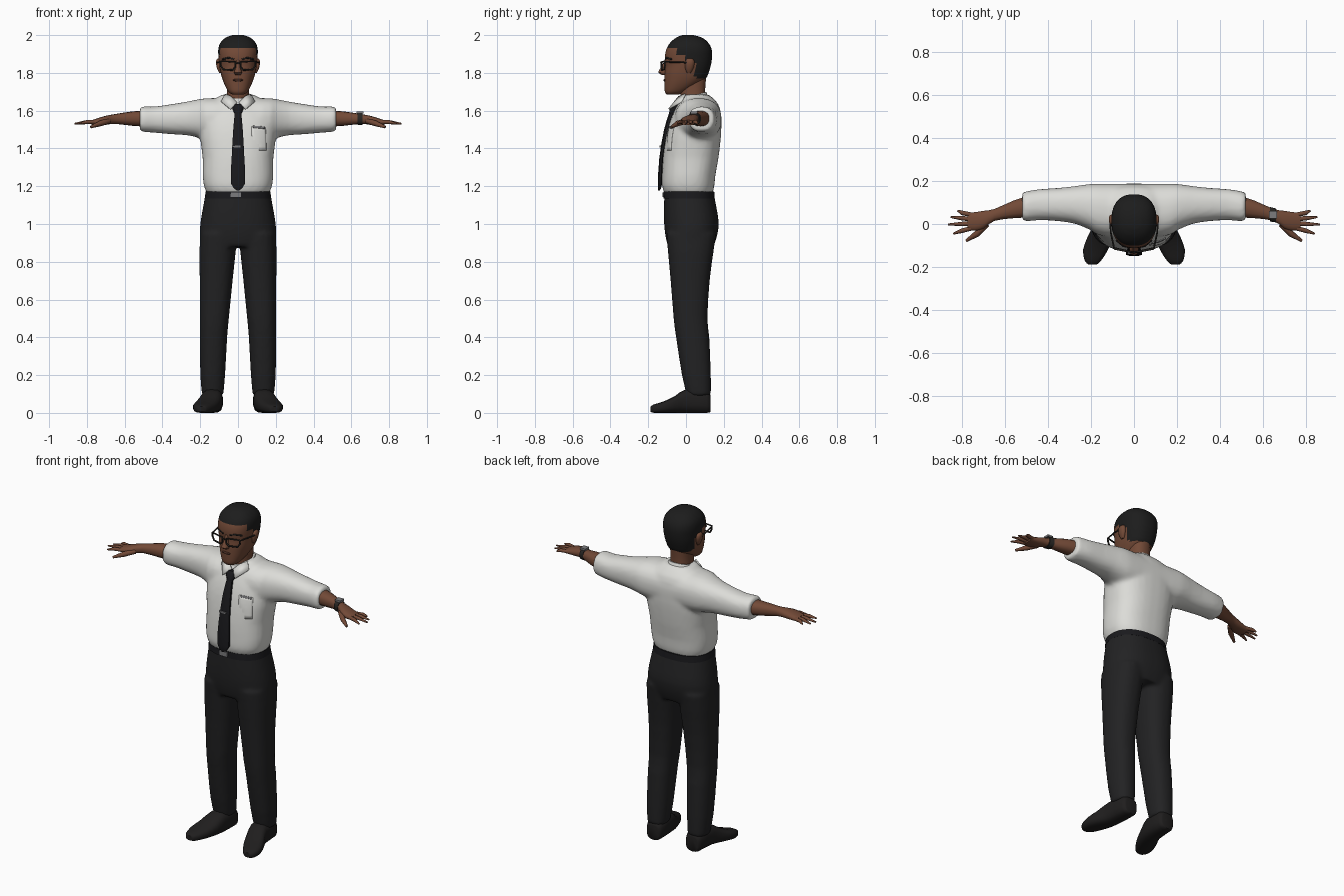
import bpy, bmesh, math
from mathutils import Vector

cube = bpy.data.objects.get("Cube")
if cube:
    bpy.data.objects.remove(cube, do_unlink=True)


def material(name, r, g, b):
    m = bpy.data.materials.new(name)
    m.use_nodes = True
    m.diffuse_color = (r, g, b, 1)
    node = m.node_tree.nodes["Principled BSDF"]
    node.inputs["Base Color"].default_value = (r, g, b, 1)
    node.inputs["Roughness"].default_value = 0.8
    return m


shirt_white = material("shirt white", 0.72, 0.72, 0.69)
trouser_black = material("trouser black", 0.016, 0.016, 0.017)
hair_black = material("hair black", 0.012, 0.012, 0.012)
skin_brown = material("skin brown", 0.17, 0.068, 0.038)
lip_brown = material("lip brown", 0.07, 0.028, 0.018)
tie_black = material("tie black", 0.01, 0.01, 0.012)
shoe_black = material("shoe black", 0.014, 0.013, 0.013)
frame_dark = material("frame dark", 0.02, 0.018, 0.016)
metal_grey = material("metal grey", 0.2, 0.2, 0.21)


def finish(bm, name, mat, angle=50):
    bmesh.ops.recalc_face_normals(bm, faces=bm.faces)
    me = bpy.data.meshes.new(name)
    bm.to_mesh(me)
    bm.free()
    me.materials.append(mat)
    me.shade_smooth()
    me.set_sharp_from_angle(angle=math.radians(angle))
    ob = bpy.data.objects.new(name, me)
    bpy.context.collection.objects.link(ob)
    return ob


def spline(rings, steps):
    """Smoothly fill in extra rings between the given ones."""
    v = [Vector(r) for r in rings]
    out = []
    for i in range(len(v) - 1):
        a, b, c, d = v[max(i - 1, 0)], v[i], v[i + 1], v[min(i + 2, len(v) - 1)]
        for k in range(steps):
            t = k / steps
            out.append(b + (c - a) * (t / 2) + (a * 2 - b * 5 + c * 4 - d) * (t * t / 2)
                       + (b * 3 - a - c * 3 + d) * (t ** 3 / 2))
    return out + [v[-1]]


def add_loft(bm, rings, axis="z", sides=20, power=0.85, steps=2, flip=1):
    """Rings are (position, low a, high a, low b, high b) along the axis."""
    place = {"z": lambda t, a, b: (a * flip, b, t),
             "x": lambda t, a, b: (t * flip, a, b),
             "y": lambda t, a, b: (a * flip, t, b)}[axis]
    loops = []
    for t, a0, a1, b0, b1 in spline(rings, steps):
        loop = []
        for k in range(sides):
            w = math.tau * (k + 0.5) / sides
            c, s = math.cos(w), math.sin(w)
            a = (a0 + a1 + (a1 - a0) * math.copysign(abs(c) ** power, c)) / 2
            b = (b0 + b1 + (b1 - b0) * math.copysign(abs(s) ** power, s)) / 2
            loop.append(bm.verts.new(place(t, a, b)))
        loops.append(loop)
    for p, q in zip(loops, loops[1:]):
        for k in range(sides):
            j = (k + 1) % sides
            bm.faces.new((p[k], p[j], q[j], q[k]))
    bm.faces.new(loops[0])
    bm.faces.new(loops[-1])


def loft(name, mat, rings, **options):
    bm = bmesh.new()
    add_loft(bm, rings, **options)
    return finish(bm, name, mat)


def even(rings):
    """Expand (z, half width, front, back) rings centred on x = 0."""
    return [(z, -w, w, f, b) for z, w, f, b in rings]


def tube(name, mat, points, radius, cyclic=False, tip=1):
    cu = bpy.data.curves.new(name, "CURVE")
    cu.dimensions = "3D"
    cu.bevel_depth = radius
    cu.bevel_resolution = 2
    cu.use_fill_caps = True
    sp = cu.splines.new("POLY")
    sp.points.add(len(points) - 1)
    for p, co in zip(sp.points, points):
        p.co = (*co, 1)
    sp.points[-1].radius = tip
    sp.use_cyclic_u = cyclic
    cu.materials.append(mat)
    ob = bpy.data.objects.new(name, cu)
    bpy.context.collection.objects.link(ob)
    return ob


def box(name, mat, centre, size):
    bm = bmesh.new()
    bmesh.ops.create_cube(bm, size=1)
    bmesh.ops.scale(bm, vec=size, verts=bm.verts)
    bmesh.ops.translate(bm, vec=centre, verts=bm.verts)
    return finish(bm, name, mat, 30)


def weld(ob, size):
    """Fuse overlapping volumes into one smooth cloth surface."""
    r = ob.modifiers.new("fuse", "REMESH")
    r.mode = "VOXEL"
    r.voxel_size = size
    r.use_smooth_shade = True
    s = ob.modifiers.new("soften", "SMOOTH")
    s.factor = 0.5
    s.iterations = 4


# Shirt: torso fused with one tube running from cuff to cuff
bm = bmesh.new()
add_loft(bm, even([(1.16, .163, -.112, .14), (1.2, .18, -.127, .15), (1.26, .187, -.127, .156),
                   (1.35, .187, -.122, .172), (1.45, .2, -.108, .184), (1.52, .2, -.092, .188),
                   (1.58, .19, -.07, .186), (1.64, .15, -.04, .168), (1.685, .085, -.015, .12)]),
         sides=32, power=0.8)
sleeve = [(.13, -.06, .188, 1.44, 1.667), (.2, -.03, .187, 1.455, 1.662), (.27, 0, .177, 1.47, 1.648),
          (.35, .013, .168, 1.475, 1.635), (.44, .018, .162, 1.483, 1.622), (.5, .012, .152, 1.488, 1.622),
          (.52, .018, .147, 1.493, 1.617)]
add_loft(bm, [(-r[0], *r[1:]) for r in reversed(sleeve)] + sleeve, axis="x", sides=24)
shirt = finish(bm, "shirt", shirt_white)
weld(shirt, 0.012)

# Trousers: hips fused with both legs
bm = bmesh.new()
add_loft(bm, even([(.88, .195, -.095, .145), (.93, .203, -.108, .163), (1, .2, -.116, .174),
                   (1.08, .187, -.117, .163), (1.17, .17, -.114, .145)]), sides=32)
for side in (1, -1):
    add_loft(bm, [(.09, .078, .19, .005, .132), (.2, .068, .2, -.022, .132), (.4, .057, .202, -.053, .124),
                  (.5, .048, .202, -.066, .114), (.7, .028, .203, -.082, .126), (.85, .012, .205, -.096, .146),
                  (.95, .004, .2, -.105, .16)], flip=side)
weld(finish(bm, "trousers", trouser_black), 0.011)

# Belt and buckle
loft("belt", tie_black, even([(1.135, .177, -.121, .153), (1.172, .172, -.119, .15)]), sides=32, steps=1)
box("belt_buckle", metal_grey, (-.012, -.121, 1.155), (.055, .008, .026))

# Neck, collar band and collar points
loft("neck", skin_brown, even([(1.6, .07, -.025, .11), (1.68, .058, -.03, .1), (1.8, .06, -.04, .11)]))
bm = bmesh.new()
add_loft(bm, even([(1.63, .092, -.04, .135), (1.66, .078, -.036, .118), (1.685, .067, -.034, .108)]))
for v in bm.verts:
    v.co.z += (v.co.y - .05) * 0.25
finish(bm, "collar_band", shirt_white)
for side in (1, -1):
    bm = bmesh.new()
    corners = [(.004, -.05, 1.64), (.04, -.088, 1.605), (.088, -.02, 1.645), (.066, .0, 1.685), (.035, -.035, 1.672)]
    bm.faces.new([bm.verts.new((x * side, y, z)) for x, y, z in corners])
    flap = finish(bm, "collar_point_" + ("left" if side > 0 else "right"), shirt_white)
    flap.modifiers.new("thickness", "SOLIDIFY").thickness = 0.008

# Tie with knot and clip
loft("tie", tie_black, even([(1.178, .006, -.148, -.138), (1.215, .04, -.15, -.125), (1.35, .036, -.142, -.12),
                             (1.5, .027, -.117, -.09), (1.59, .018, -.09, -.06)]), sides=8)
loft("tie_knot", tie_black, even([(1.58, .017, -.093, -.05), (1.61, .032, -.087, -.035),
                                  (1.635, .03, -.068, -.025)]), sides=8, steps=1)
box("tie_clip", metal_grey, (-.008, -.135, 1.41), (.045, .008, .009))

# Chest pocket wrapped on the shirt, with a pen clip
for name, mat, centre, size, lift in (
        ("chest_pocket", shirt_white, (.12, -.1, 1.455), (.095, .13), .002),
        ("pocket_pens", metal_grey, (.12, -.1, 1.517), (.075, .012), .006)):
    bm = bmesh.new()
    bmesh.ops.create_grid(bm, x_segments=6, y_segments=6, size=0.5)
    for v in bm.verts:
        v.co = (centre[0] + v.co.x * size[0], centre[1], centre[2] + v.co.y * size[1])
    patch = finish(bm, name, mat)
    wrap = patch.modifiers.new("wrap", "SHRINKWRAP")
    wrap.target = shirt
    wrap.offset = lift
    patch.modifiers.new("thickness", "SOLIDIFY").thickness = 0.004

# Head, with hair coloured by a hairline rule
head = loft("head", skin_brown, even([
    (1.685, .03, -.1, -.04), (1.7, .05, -.112, 0), (1.735, .07, -.114, .06), (1.77, .084, -.114, .105),
    (1.8, .092, -.113, .12), (1.84, .099, -.108, .132), (1.88, .103, -.112, .138), (1.92, .105, -.106, .137),
    (1.955, .096, -.088, .122), (1.985, .068, -.055, .088), (2, .03, -.02, .04)]), sides=32, steps=3)
head.data.materials.append(hair_black)
for f in head.data.polygons:
    y, z = f.center.y, f.center.z
    if z > 1.935 or any(y > a and z > b for a, b in ((-.05, 1.89), (-.005, 1.85), (.05, 1.77))):
        f.material_index = 1

# Facial features
loft("nose", skin_brown, even([(1.788, .014, -.125, -.08), (1.803, .022, -.147, -.08),
                               (1.83, .013, -.132, -.08), (1.87, .01, -.112, -.08)]), sides=10)
loft("mouth", lip_brown, even([(1.755, .02, -.117, -.09), (1.762, .03, -.12, -.09),
                               (1.768, .022, -.117, -.09)]), sides=12)

for side, label in ((1, "left"), (-1, "right")):
    def flipped(points):
        return [(x * side, y, z) for x, y, z in points]

    # Ear, eyebrow and glasses
    loft("ear_" + label, skin_brown, [(1.8, .085, .1, .005, .025), (1.825, .085, .112, -.005, .04),
                                      (1.86, .085, .118, -.005, .045), (1.875, .09, .11, .005, .035)],
         sides=10, flip=side)
    tube("eyebrow_" + label, hair_black, flipped([(.02, -.108, 1.872), (.05, -.102, 1.88), (.082, -.075, 1.872)]), .005)
    tube("glasses_rim_" + label, frame_dark,
         flipped([(.014, -.13, 1.858), (.09, -.115, 1.862), (.092, -.112, 1.84),
                  (.078, -.116, 1.818), (.028, -.127, 1.815), (.014, -.13, 1.83)]), .005, True)
    tube("glasses_temple_" + label, frame_dark,
         flipped([(.092, -.114, 1.858), (.108, -.04, 1.857), (.111, .02, 1.853)]), .004)

    # Forearm and palm
    loft("forearm_" + label, skin_brown,
         [(.48, .03, .135, 1.515, 1.602), (.56, .026, .11, 1.52, 1.596), (.65, .014, .07, 1.53, 1.582),
          (.7, -.022, .062, 1.525, 1.573), (.74, -.032, .056, 1.523, 1.561), (.775, -.028, .052, 1.523, 1.55)],
         axis="x", sides=14, flip=side)

    # Fingers and thumb
    for k, (x, y) in enumerate(((.82, .062), (.852, .032), (.865, -.002), (.84, -.045))):
        root = .042 - k * .02
        tube(f"finger_{k + 1}_{label}", skin_brown,
             flipped([(.75, root, 1.54), (.8, (root + y) / 2, 1.54), (x, y, 1.531)]), .0105, tip=.4)
    tube("thumb_" + label, skin_brown, flipped([(.685, 0, 1.545), (.73, -.045, 1.532), (.78, -.078, 1.513)]),
         .015, tip=.45)

    # Shoe, toe turned slightly outward
    loft("shoe_" + label, shoe_black,
         [(.13, .095, .165, .005, .09), (.11, .08, .182, 0, .115), (0, .082, .192, 0, .125),
          (-.06, .095, .217, 0, .088), (-.12, .12, .238, 0, .06), (-.17, .152, .23, 0, .045),
          (-.188, .172, .213, .006, .034)], axis="y", sides=14, power=0.7, flip=side)

# Glasses bridge and wristwatch
tube("glasses_bridge", frame_dark, [(-.014, -.13, 1.85), (0, -.133, 1.853), (.014, -.13, 1.85)], .004)
loft("watch_strap", frame_dark, [(.632, .011, .08, 1.524, 1.59), (.66, .007, .073, 1.524, 1.587)],
     axis="x", sides=16, steps=1)
box("watch_face", metal_grey, (.646, .043, 1.59), (.036, .036, .012))
